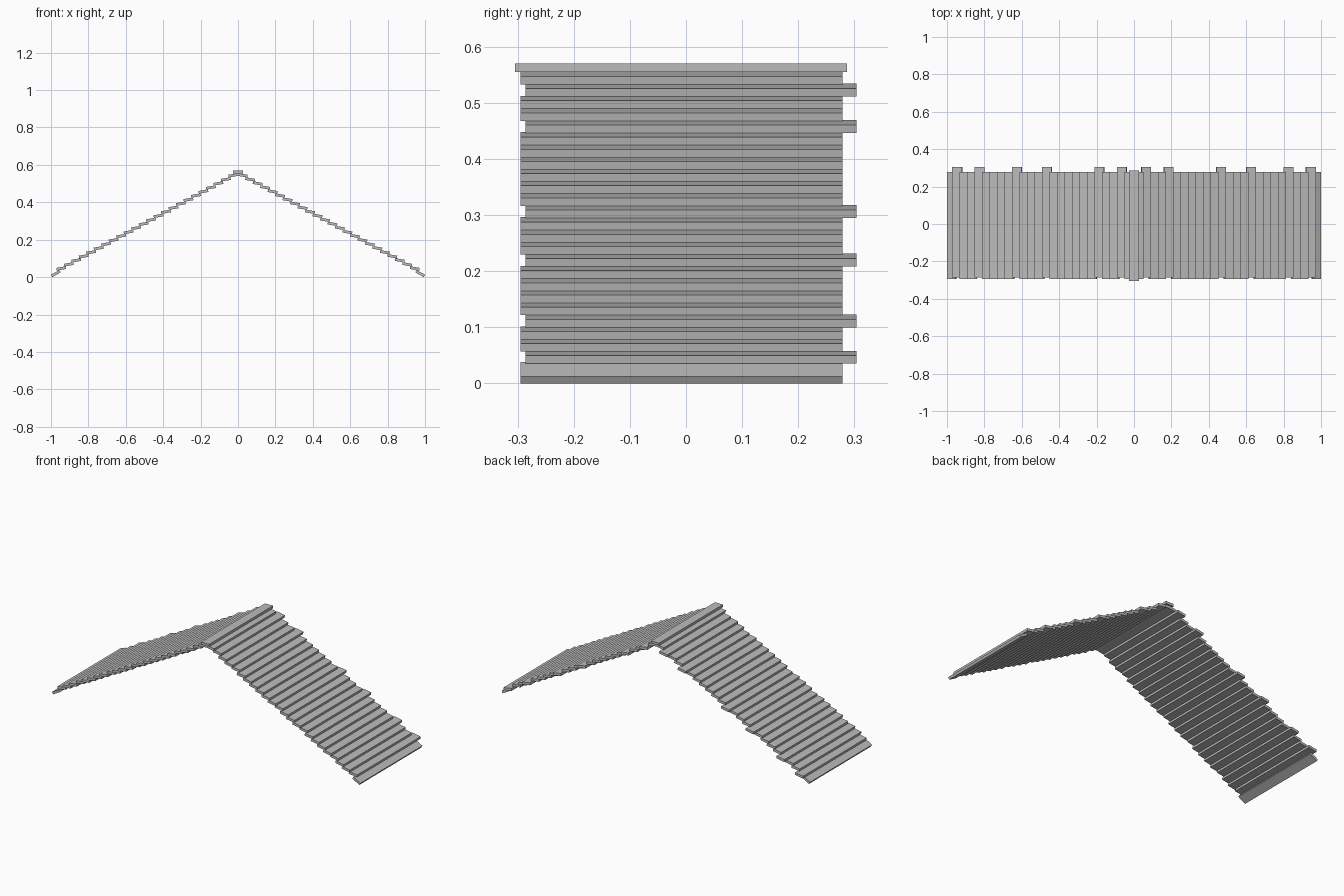
import bpy
import math

cube = bpy.data.objects.get("Cube")
if cube:
    bpy.data.objects.remove(cube, do_unlink=True)

# Single weathered grey
grey = bpy.data.materials.new("plain_grey")
grey.use_nodes = True
colour = (0.5, 0.5, 0.5, 1)
grey.diffuse_color = colour
grey.node_tree.nodes["Principled BSDF"].inputs["Base Color"].default_value = colour

WIDTH, THICK = 0.052, 0.0145


def plank(name, x, z, tilt, y_min, y_max):
    """Flat board running along y, tilted about y."""
    bpy.ops.mesh.primitive_cube_add(size=1, location=(x, (y_min + y_max) / 2, z))
    ob = bpy.context.object
    ob.name = name
    ob.scale = (WIDTH, y_max - y_min, THICK)
    ob.rotation_euler.y = math.radians(tilt)
    ob.data.materials.append(grey)


SHIFTED = {1, 4, 9, 13, 20, 23}   # longer boards that stick out at the back
COURSES = 24

for side, sign in (("left", 1), ("right", -1)):
    # Steeper board at the eave
    plank(f"{side}_eave_board", sign * 0.974, 0.019, sign * 29.4, -0.295, 0.279)
    # Overlapping courses climbing to the ridge
    for i in range(1, COURSES + 1):
        x = 0.945 - 0.04 * (i - 1)
        z = 0.0465 + 0.02164 * (i - 1)
        y_min, y_max = (-0.286, 0.304) if i in SHIFTED else (-0.295, 0.279)
        plank(f"{side}_roof_board_{i}", sign * x, z, sign * 9.7, y_min, y_max)

# Flat ridge cap
plank("ridge_cap", 0, 0.5625, 0, -0.305, 0.287)
